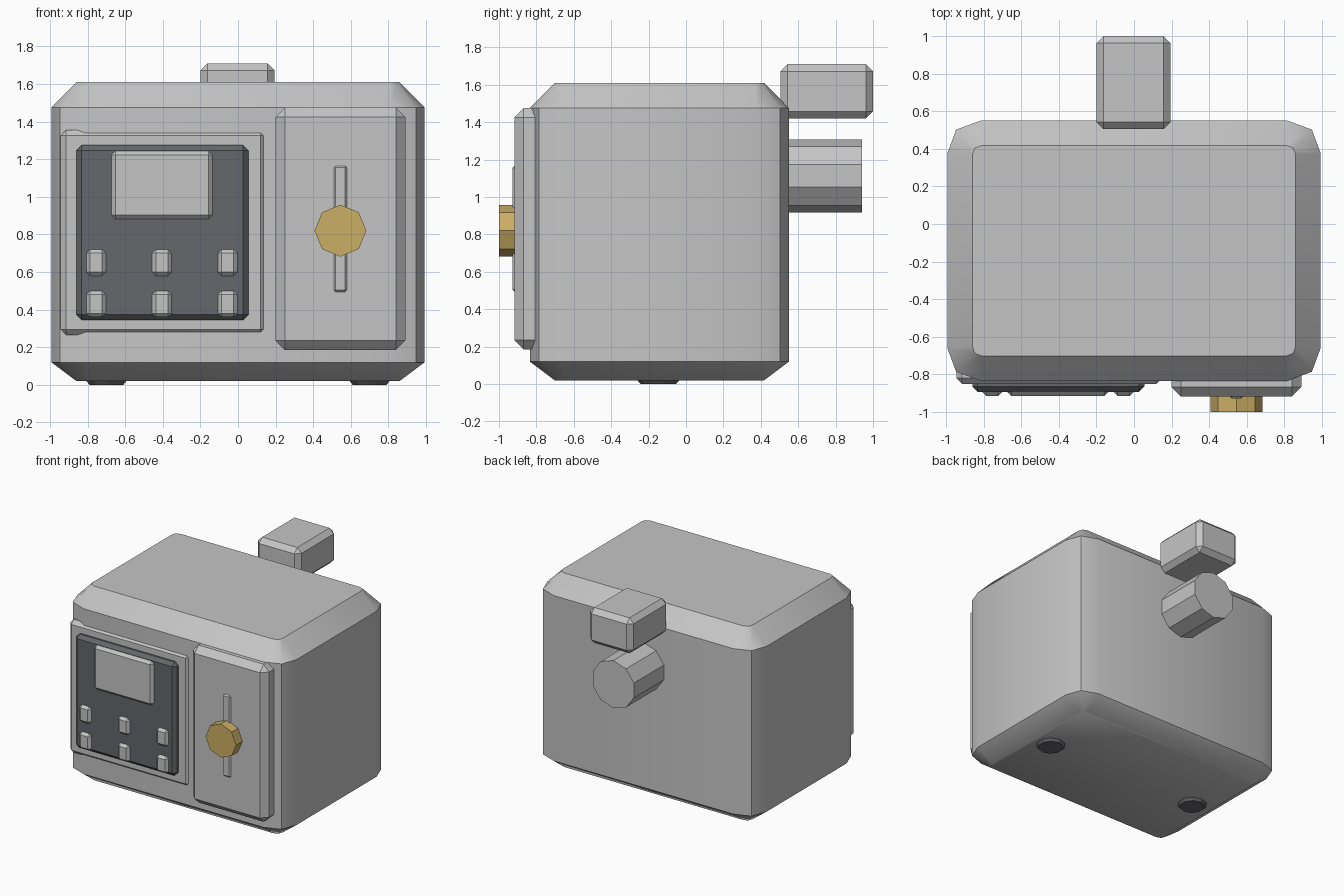
import bpy, bmesh, math

cube = bpy.data.objects.get("Cube")
if cube:
    bpy.data.objects.remove(cube, do_unlink=True)


def material(name, rgb):
    m = bpy.data.materials.new(name)
    m.use_nodes = True
    m.diffuse_color = (*rgb, 1)
    m.node_tree.nodes["Principled BSDF"].inputs["Base Color"].default_value = (*rgb, 1)
    return m


GREY = material("light grey", (0.56, 0.56, 0.56))
DARK = material("dark grey", (0.13, 0.135, 0.145))
GOLD = material("gold", (0.60, 0.43, 0.13))


def finish(name, bm, mat):
    bmesh.ops.recalc_face_normals(bm, faces=bm.faces)
    mesh = bpy.data.meshes.new(name)
    bm.to_mesh(mesh)
    bm.free()
    mesh.materials.append(mat)
    ob = bpy.data.objects.new(name, mesh)
    bpy.context.collection.objects.link(ob)
    return ob


def box(name, mat, x, y, z, bevel):
    """Chamfered box given by its (min, max) on each axis."""
    bm = bmesh.new()
    bmesh.ops.create_cube(bm, size=1)
    for v in bm.verts:
        v.co = [r[0] if c < 0 else r[1] for c, r in zip(v.co, (x, y, z))]
    bmesh.ops.bevel(bm, geom=bm.edges[:], offset=bevel, segments=1,
                    affect='EDGES', clamp_overlap=True)
    return finish(name, bm, mat)


def prism(name, mat, centre, radius, depth, sides, turn=0, axis='Y', r2=None):
    """Flat-sided cylinder along Y or Z."""
    bm = bmesh.new()
    bmesh.ops.create_cone(bm, cap_ends=True, segments=sides, depth=depth,
                          radius1=r2 or radius, radius2=radius)
    ob = finish(name, bm, mat)
    ob.location = centre
    if axis == 'Y':
        ob.rotation_euler = (math.pi / 2, math.radians(turn), 0)
    return ob


# Body: stacked outlines with three-point corners
MID_Y = -0.142


def outline(bm, hx, hy, cut_x, cut_y, z):
    corner = [(hx, hy - cut_y), (hx - cut_x * 0.26, hy - cut_y * 0.28), (hx - cut_x, hy)]
    pts = []
    for sx, sy in ((1, 1), (-1, 1), (-1, -1), (1, -1)):
        c = [(sx * x, sy * y) for x, y in corner]
        pts += c if sx * sy > 0 else c[::-1]
    return [bm.verts.new((x, y + MID_Y, z)) for x, y in pts]


bm = bmesh.new()
rings = [outline(bm, *r) for r in (
    (0.86, 0.56, 0.05, 0.05, 0.02),
    (0.993, 0.693, 0.18, 0.175, 0.12),
    (0.993, 0.693, 0.18, 0.175, 1.475),
    (0.86, 0.56, 0.05, 0.05, 1.61))]
bm.faces.new(rings[0])
bm.faces.new(rings[-1])
for a, b in zip(rings, rings[1:]):
    for i in range(len(a)):
        j = (i + 1) % len(a)
        bm.faces.new((a[i], a[j], b[j], b[i]))
body = finish("body", bm, GREY)
bpy.context.view_layer.objects.active = body
body.select_set(True)
bpy.ops.object.shade_smooth_by_angle(angle=math.radians(40))
body.select_set(False)

# Control side: frame, dark panel, screen and buttons
box("control_frame", GREY, (-0.945, 0.15), (-0.85, -0.72), (0.265, 1.355), 0.03)
box("control_panel", DARK, (-0.86, 0.055), (-0.893, -0.8), (0.345, 1.275), 0.028)
box("screen", GREY, (-0.68, -0.13), (-0.915, -0.84), (0.875, 1.25), 0.028)
for row, z in enumerate((0.65, 0.43)):
    for col, x in enumerate((-0.755, -0.405, -0.055)):
        box(f"button_{row}_{col}", GREY, (x - 0.052, x + 0.052), (-0.915, -0.85),
            (z - 0.07, z + 0.07), 0.02)

# Brew side: plate, slide rail and knob
box("side_plate", GREY, (0.2, 0.89), (-0.918, -0.75), (0.185, 1.475), 0.05)
box("slide_rail", GREY, (0.495, 0.595), (-0.928, -0.86), (0.48, 1.18), 0.025)
prism("knob", GOLD, (0.545, -0.955, 0.82), 0.138, 0.09, 8)

# Rear fittings
box("rear_block", GREY, (-0.2, 0.195), (0.505, 1.0), (1.42, 1.71), 0.038)
prism("rear_pipe", GREY, (0, 0.69, 1.113), 0.195, 0.5, 10)

# Feet
for side, x in (("left", 0.7), ("right", -0.7)):
    prism(f"{side}_foot", DARK, (x, -0.148, 0.015), 0.12, 0.03, 10, axis='Z', r2=0.095)
